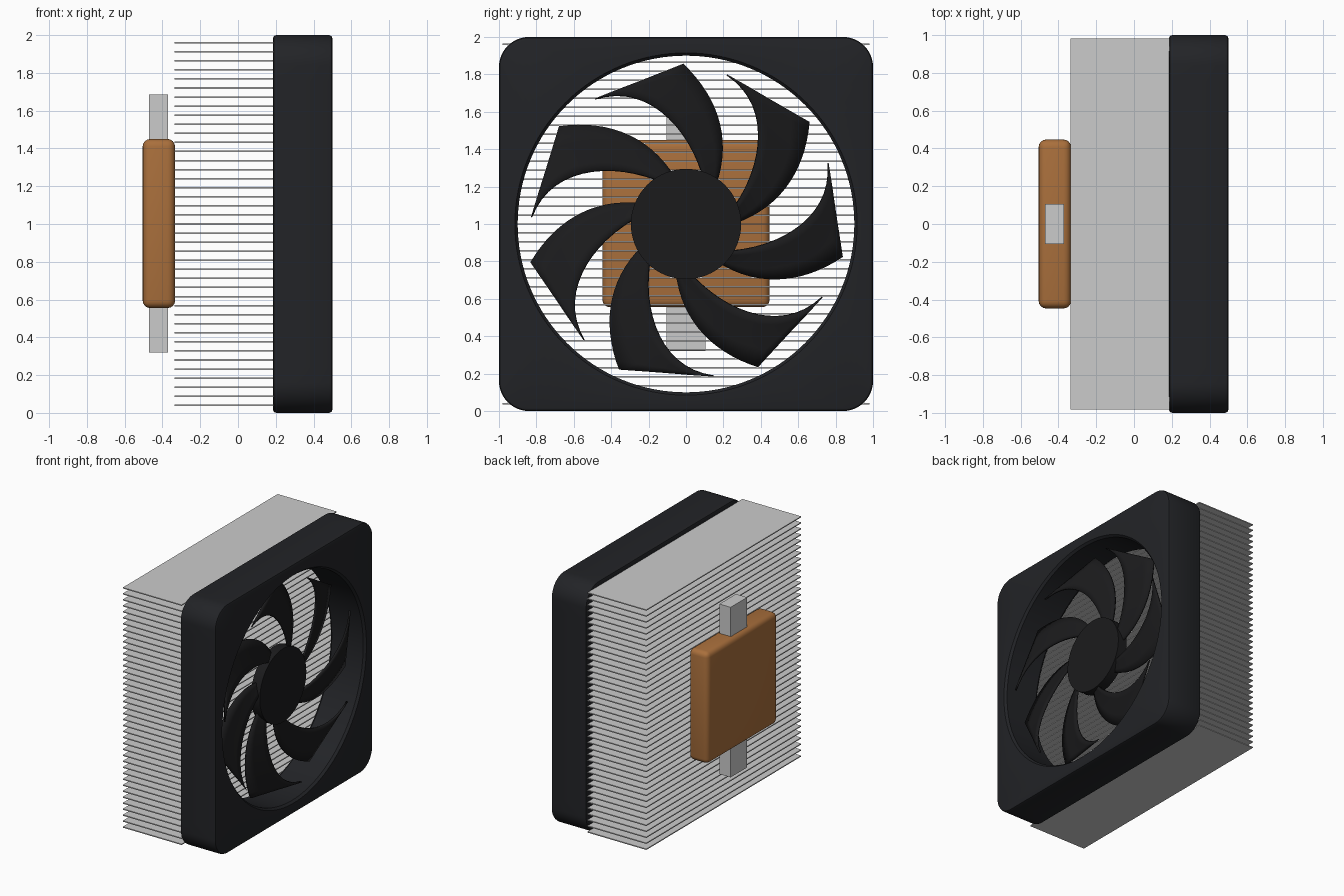
import bpy, bmesh
from math import sin, cos, pi, radians
from mathutils import Vector, Matrix
from mathutils.geometry import interpolate_bezier

if "Cube" in bpy.data.objects:
    bpy.data.objects.remove(bpy.data.objects["Cube"])


def material(name, rgb):
    m = bpy.data.materials.new(name)
    m.diffuse_color = (*rgb, 1)
    m.use_nodes = True
    m.node_tree.nodes["Principled BSDF"].inputs["Base Color"].default_value = m.diffuse_color
    return m


BLACK = material("black_plastic", (0.016, 0.017, 0.02))
DARK = material("fan_black", (0.011, 0.011, 0.012))
COPPER = material("copper", (0.40, 0.16, 0.045))


def finish(name, bm, mat=None, smooth=True):
    bmesh.ops.recalc_face_normals(bm, faces=bm.faces)
    me = bpy.data.meshes.new(name)
    bm.to_mesh(me)
    bm.free()
    ob = bpy.data.objects.new(name, me)
    bpy.context.collection.objects.link(ob)
    if mat:
        me.materials.append(mat)
    if smooth:
        bpy.ops.object.select_all(action='DESELECT')
        ob.select_set(True)
        bpy.context.view_layer.objects.active = ob
        bpy.ops.object.shade_smooth_by_angle(angle=radians(35))
    return ob


def add_box(bm, lo, hi):
    lo, hi = Vector(lo), Vector(hi)
    size = hi - lo
    m = Matrix.Translation((lo + hi) / 2) @ Matrix.Diagonal((*size, 1))
    return bmesh.ops.create_cube(bm, size=1, matrix=m)


# Fan frame: rounded square outside, round hole inside, chamfered rims
CORNER, SIDE = 12, 20
N = 4 * (CORNER + SIDE)


def square_loop(inset, x):
    r, c = 0.16 - inset, 1 - 0.16
    pts = []
    for q in range(4):
        a0 = q * pi / 2
        cx, cy = c * (cos(a0) - sin(a0)), c * (sin(a0) + cos(a0))
        arc = [Vector((x, cx + r * cos(a0 + i / CORNER * pi / 2),
                       1 + cy + r * sin(a0 + i / CORNER * pi / 2)))
               for i in range(CORNER + 1)]
        step = Vector((0, -sin(a0 + pi / 2), cos(a0 + pi / 2))) * (2 * c / SIDE)
        pts += arc + [arc[-1] + step * i for i in range(1, SIDE)]
    return pts


def round_loop(r, x):
    # start angle aligns the middle of each corner with the diagonal
    start = pi / 4 - CORNER / 2 * 2 * pi / N
    return [Vector((x, r * cos(start + 2 * pi * i / N), 1 + r * sin(start + 2 * pi * i / N)))
            for i in range(N)]


bm = bmesh.new()
X0, X1, B = 0.185, 0.5, 0.018
loops = [square_loop(B, X0), square_loop(0.005, X0 + 0.005), square_loop(0, X0 + B),
         square_loop(0, X1 - B), square_loop(0.005, X1 - 0.005), square_loop(B, X1),
         round_loop(0.915, X1), round_loop(0.90, X1 - B),
         round_loop(0.90, X0 + B), round_loop(0.915, X0)]
rings = [[bm.verts.new(p) for p in lp] for lp in loops]
for k, a in enumerate(rings):
    b = rings[(k + 1) % len(rings)]
    for i in range(N):
        j = (i + 1) % N
        bm.faces.new((a[i], a[j], b[j], b[i]))
finish("fan_frame", bm, BLACK)

# Fan hub
bm = bmesh.new()
bmesh.ops.create_cone(bm, cap_ends=True, segments=64, radius1=0.295, radius2=0.295, depth=0.08,
                      matrix=Matrix.Translation((0.36, 0, 1)) @ Matrix.Rotation(pi / 2, 4, 'Y'))
finish("fan_hub", bm, DARK)

# Seven swept, pitched blades lofted between a concave and a convex edge
STEPS, ACROSS = 16, 4
lead = interpolate_bezier(Vector((0.38, 0.10, 0.22)), Vector((0.395, 0.03, 0.50)),
                          Vector((0.43, -0.20, 0.76)), Vector((0.46, -0.487, 0.668)), STEPS)
trail = interpolate_bezier(Vector((0.345, 0.155, 0.20)), Vector((0.345, 0.25, 0.45)),
                           Vector((0.35, 0.17, 0.68)), Vector((0.36, -0.016, 0.856)), STEPS)
for n in range(7):
    rot = Matrix.Translation((0, 0, 1)) @ Matrix.Rotation(2 * pi * n / 7, 4, 'X')
    bm = bmesh.new()
    grid = [[bm.verts.new(rot @ p.lerp(q, k / ACROSS)) for k in range(ACROSS + 1)]
            for p, q in zip(lead, trail)]
    for r0, r1 in zip(grid, grid[1:]):
        for k in range(ACROSS):
            bm.faces.new((r0[k], r0[k + 1], r1[k + 1], r1[k]))
    blade = finish(f"fan_blade_{n + 1}", bm, DARK)
    mod = blade.modifiers.new("thickness", 'SOLIDIFY')
    mod.thickness = 0.015
    mod.offset = 0

# Stack of thin cooling fins
bm = bmesh.new()
for i in range(41):
    z = 0.04 + 0.048 * i
    add_box(bm, (-0.335, -0.982, z - 0.004), (0.187, 0.982, z + 0.004))
finish("cooling_fins", bm, smooth=False)

# Copper base block with rounded edges
bm = bmesh.new()
add_box(bm, (-0.505, -0.447, 0.555), (-0.333, 0.447, 1.45))
bmesh.ops.bevel(bm, geom=bm.edges[:], offset=0.04, segments=4, profile=0.5, affect='EDGES')
finish("copper_base", bm, COPPER)

# Mounting bar through the base
bm = bmesh.new()
add_box(bm, (-0.47, -0.105, 0.32), (-0.37, 0.105, 1.685))
finish("mounting_bar", bm, smooth=False)
